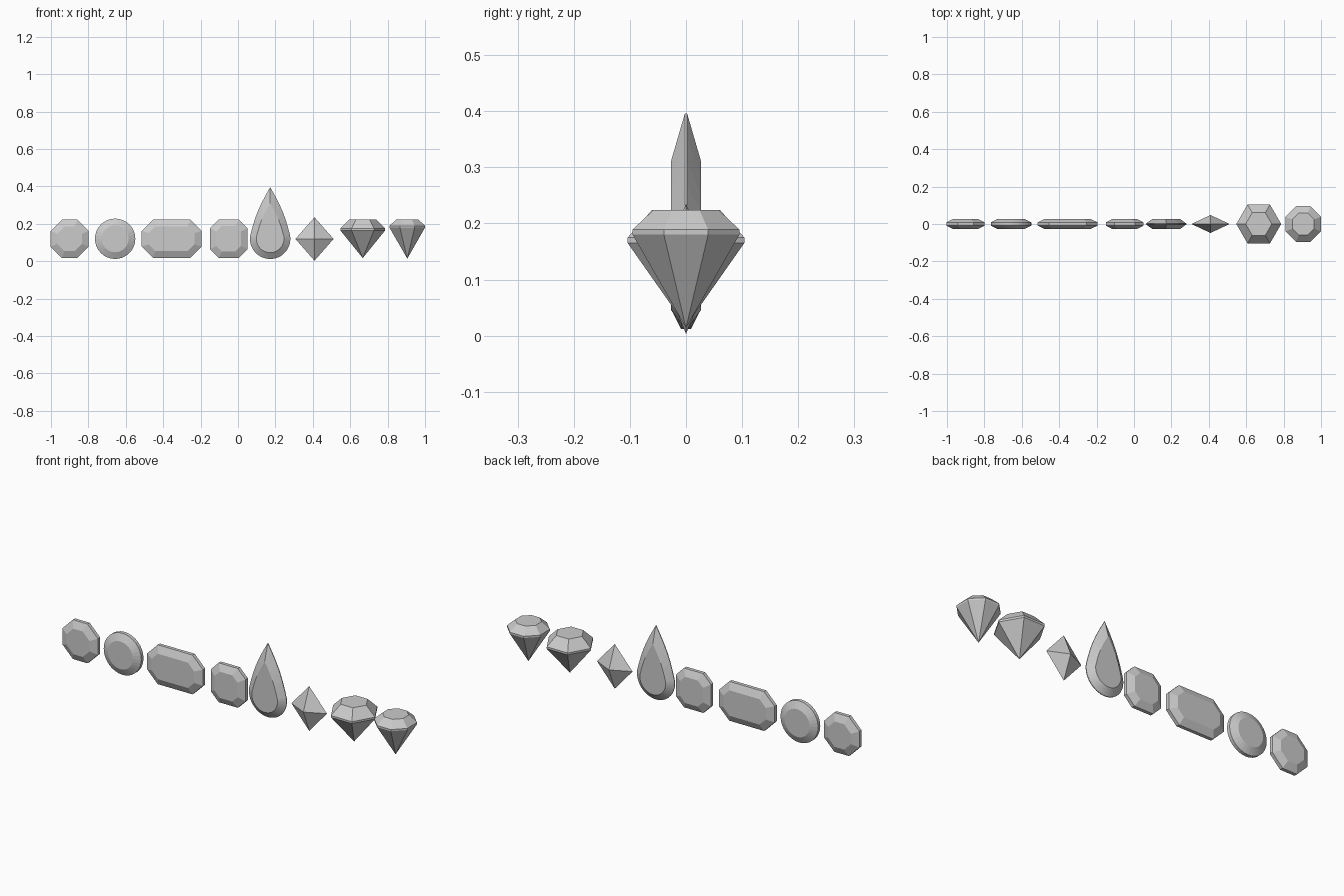
import bpy
import math

if "Cube" in bpy.data.objects:
    bpy.data.objects.remove(bpy.data.objects["Cube"])

GEM_Z = 0.12      # centre height of the flat gems
TABLE_Y = 0.027   # half thickness of the flat gems
BAND_Y = 0.009    # half thickness of their girdle


def build(name, rings, location, tip=None):
    """Stack equal-count rings of 3D points; close with a cap or a tip."""
    n = len(rings[0])
    verts = [p for ring in rings for p in ring]
    faces = []
    for k in range(len(rings) - 1):
        a, b = k * n, (k + 1) * n
        for i in range(n):
            j = (i + 1) % n
            faces.append((a + i, a + j, b + j, b + i))
    faces.append(tuple(reversed(range(n))))
    last = (len(rings) - 1) * n
    if tip is None:
        faces.append(tuple(range(last, last + n)))
    else:
        verts.append(tip)
        faces += [(last + i, last + (i + 1) % n, len(verts) - 1) for i in range(n)]
    mesh = bpy.data.meshes.new(name)
    mesh.from_pydata(verts, [], faces)
    obj = bpy.data.objects.new(name, mesh)
    obj.location = location
    bpy.context.collection.objects.link(obj)
    return obj


def upright(outline, y):
    return [(x, y, z) for x, z in outline]


def flat_gem(name, x, girdle, table, band=BAND_Y):
    rings = [upright(table, TABLE_Y), upright(girdle, band),
             upright(girdle, -band), upright(table, -TABLE_Y)]
    return build(name, rings, (x, 0, GEM_Z))


def cut_rect(w, h, c):
    return [(w, -h + c), (w, h - c), (w - c, h), (-w + c, h),
            (-w, h - c), (-w, -h + c), (-w + c, -h), (w - c, -h)]


def polygon(r, n, turn=0.0):
    return [(r * math.cos(turn + i * math.tau / n),
             r * math.sin(turn + i * math.tau / n)) for i in range(n)]


def teardrop(r, tip, n=32):
    """Round lower arc joined to a tip by slightly bowed flanks."""
    start = 0.17
    arc = [(r * math.cos(a), r * math.sin(a)) for a in
           (math.pi - start + i * (math.pi + 2 * start) / n for i in range(n + 1))]
    ex, ez = arc[-1]
    side = []
    for i in range(1, 6):
        t = i / 6
        bow = 0.12 * r * math.sin(math.pi * t)
        side.append((ex * (1 - t) + bow, ez + (tip - ez) * t))
    return arc + side + [(0, tip)] + [(-x, z) for x, z in reversed(side)]


# Flat cut gems
flat_gem("octagon_gem", -0.90, cut_rect(0.102, 0.102, 0.06), cut_rect(0.066, 0.066, 0.039))
flat_gem("rectangle_gem", -0.355, cut_rect(0.16, 0.102, 0.06), cut_rect(0.122, 0.066, 0.036))
flat_gem("square_gem", -0.05, cut_rect(0.1, 0.102, 0.045), cut_rect(0.066, 0.068, 0.03))

# Round gem: circular girdle around a round table
flat_gem("round_gem", -0.657, polygon(0.108, 32), polygon(0.072, 32))

# Teardrop gem
flat_gem("teardrop_gem", 0.172, teardrop(0.108, 0.276), teardrop(0.074, 0.19), 0.002)

# Four-sided double pyramid
kite = [(0.102, 0, 0), (0, 0.048, 0), (-0.102, 0, 0), (0, -0.048, 0)]
for_tips = [(0, 0, 0.116), (0, 0, -0.116)]
mesh = bpy.data.meshes.new("double_pyramid_gem")
mesh.from_pydata(kite + for_tips, [],
                 [f for i in range(4) for f in
                  ((i, (i + 1) % 4, 4), ((i + 1) % 4, i, 5))])
pyramid = bpy.data.objects.new("double_pyramid_gem", mesh)
pyramid.location = (0.409, 0, 0.119)
bpy.context.collection.objects.link(pyramid)


# Pointed brilliants: table, crown, girdle, pavilion tip
def brilliant(name, x, n, turn, profile, tip_z):
    rings = [[(px, -py, z) for px, py in polygon(r, n, turn)] for r, z in profile]
    build(name, rings, (x, 0, 0), (0, 0, tip_z))


brilliant("hexagon_brilliant", 0.667, 6, 0,
          [(0.070, 0.224), (0.12, 0.175), (0.12, 0.165)], 0.017)
brilliant("octagon_brilliant", 0.905, 8, math.pi / 8,
          [(0.063, 0.224), (0.103, 0.189), (0.103, 0.18)], 0.014)
